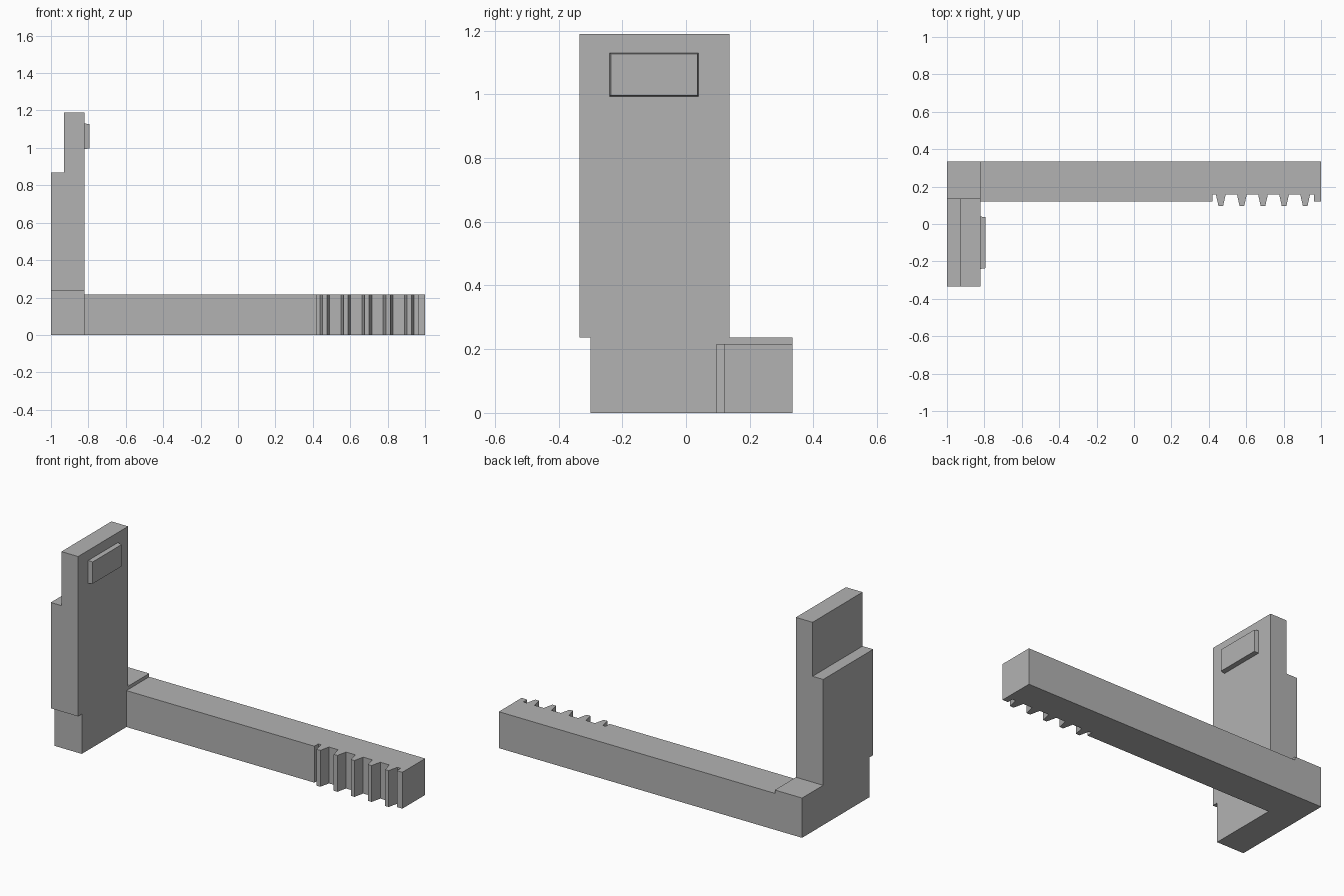
import bpy
import bmesh
from mathutils import Vector

cube = bpy.data.objects.get("Cube")
if cube:
    bpy.data.objects.remove(cube, do_unlink=True)

grey = bpy.data.materials.new("plain grey")
grey.use_nodes = True
colour = (0.45, 0.45, 0.45, 1)
grey.diffuse_color = colour
grey.node_tree.nodes["Principled BSDF"].inputs["Base Color"].default_value = colour


def prism(name, points, direction):
    """Extrude a closed outline along a direction."""
    bm = bmesh.new()
    face = bm.faces.new([bm.verts.new(p) for p in points])
    top = bmesh.ops.extrude_face_region(bm, geom=[face])["geom"]
    verts = [v for v in top if isinstance(v, bmesh.types.BMVert)]
    bmesh.ops.translate(bm, verts=verts, vec=Vector(direction))
    bmesh.ops.recalc_face_normals(bm, faces=bm.faces)
    mesh = bpy.data.meshes.new(name)
    bm.to_mesh(mesh)
    bm.free()
    mesh.materials.append(grey)
    obj = bpy.data.objects.new(name, mesh)
    bpy.context.collection.objects.link(obj)
    return obj


LEFT, INNER, RIGHT = -1.0, -0.82, 1.0
BACK, FOOT_TOP = 0.335, 0.237

# Foot block under the upright
prism("foot", [(LEFT, -0.3, 0), (INNER, -0.3, 0), (INNER, BACK, 0), (LEFT, BACK, 0)],
      (0, 0, FOOT_TOP))

# Upright plate with a step on its outer side
outline = [(LEFT, FOOT_TOP), (INNER, FOOT_TOP), (INNER, 1.19),
           (-0.93, 1.19), (-0.93, 0.868), (LEFT, 0.868)]
prism("upright", [(x, -0.335, z) for x, z in outline], (0, 0.471, 0))

# Long bar with a toothed rack recessed in its front face
front, root, tip = 0.12, 0.157, 0.095
rack = [(INNER, front), (0.42, front), (0.42, root)]
for i in range(5):
    c = 0.464 + i * 0.1128
    rack += [(c - 0.026, root), (c - 0.012, tip), (c + 0.012, tip), (c + 0.026, root)]
rack += [(0.963, root), (0.963, front), (RIGHT, front), (RIGHT, BACK), (INNER, BACK)]
prism("rack_bar", [(x, y, 0) for x, y in rack], (0, 0, 0.217))

# Raised pad near the top of the upright, slightly tapered
pad = prism("pad", [(INNER, -0.24, 0.994), (INNER, 0.04, 0.994),
                    (INNER, 0.04, 1.13), (INNER, -0.24, 1.13)], (0.027, 0, 0))
centre = Vector((0, -0.1, 1.062))
for v in pad.data.vertices:
    if v.co.x > INNER + 0.01:
        v.co.y -= 0.004 if v.co.y > centre.y else -0.004
        v.co.z -= 0.003 if v.co.z > centre.z else -0.003
